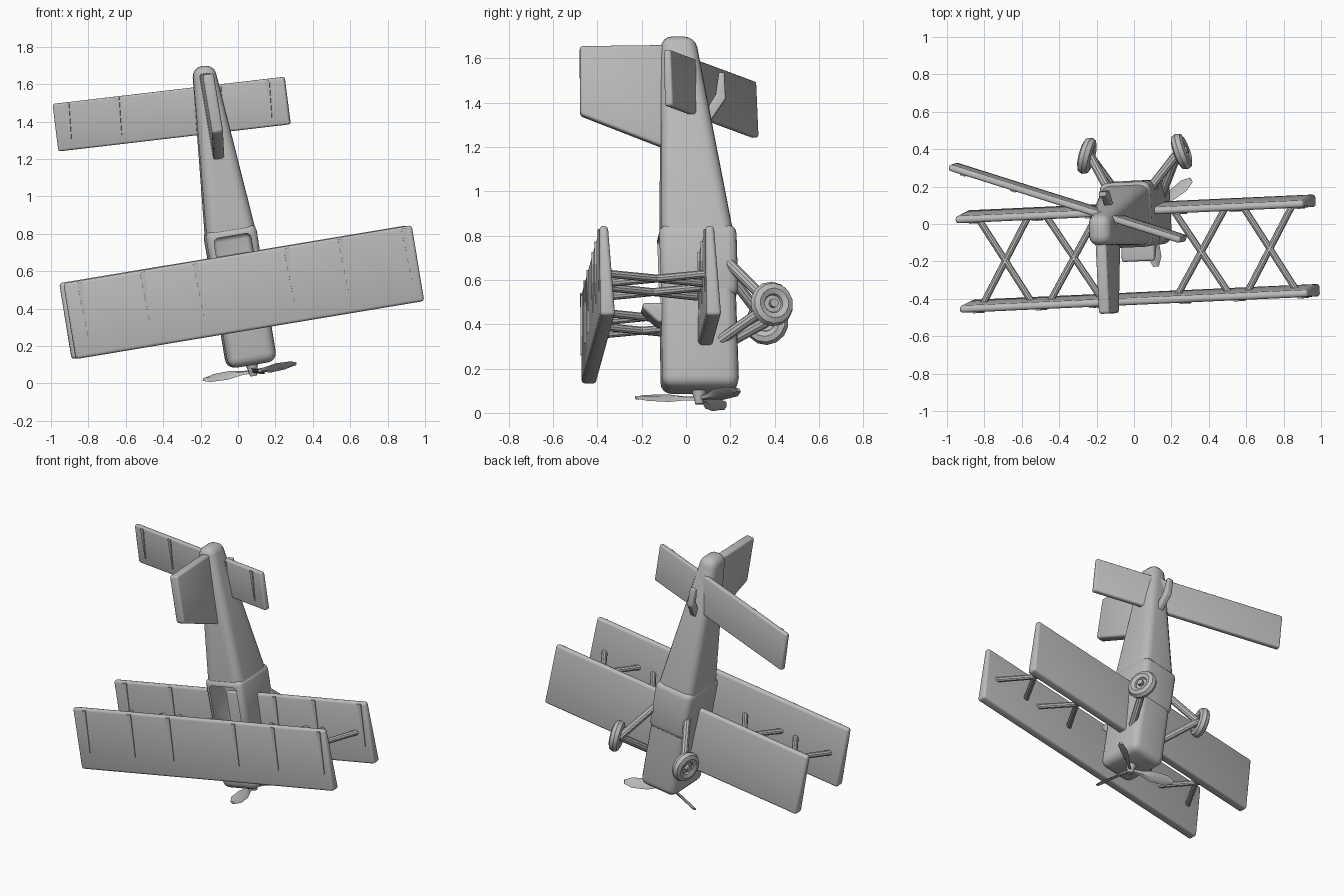
import bpy, bmesh, math
from mathutils import Matrix, Vector

cube = bpy.data.objects.get("Cube")
if cube:
    bpy.data.objects.remove(cube)

grey = bpy.data.materials.new("plain_grey")
grey.use_nodes = True
grey.diffuse_color = (0.5, 0.5, 0.5, 1)
grey.node_tree.nodes["Principled BSDF"].inputs["Base Color"].default_value = (0.5, 0.5, 0.5, 1)

# Diving pose: local x = span, y = towards the tail, z = top of the aircraft
span = Vector((0.985, 0.045, 0.164)).normalized()
up = Vector((0.046, -0.999, 0)).normalized()
aft = up.cross(span).normalized()
POSE = Matrix((span, aft, span.cross(aft))).transposed().to_4x4()
POSE.translation = span * 0.092
parts = []


def finish(name, bm, local=Matrix()):
    bmesh.ops.recalc_face_normals(bm, faces=bm.faces)
    bm.transform(POSE @ local)
    mesh = bpy.data.meshes.new(name)
    bm.to_mesh(mesh)
    bm.free()
    mesh.materials.append(grey)
    obj = bpy.data.objects.new(name, mesh)
    bpy.context.scene.collection.objects.link(obj)
    parts.append(obj)
    return obj


def loft(name, rings, bevel=0.0, local=Matrix(), segments=3):
    """Skin a closed solid through matching rings of points."""
    bm = bmesh.new()
    loops = [[bm.verts.new(p) for p in ring] for ring in rings]
    n = len(loops[0])
    for a, b in zip(loops, loops[1:]):
        for i in range(n):
            bm.faces.new((a[i], a[(i + 1) % n], b[(i + 1) % n], b[i]))
    bm.faces.new(loops[0])
    bm.faces.new(loops[-1])
    if bevel:
        bmesh.ops.recalc_face_normals(bm, faces=bm.faces)
        sharp = [e for e in bm.edges if e.calc_face_angle(0) > 0.5]
        bmesh.ops.bevel(bm, geom=sharp, offset=bevel, segments=segments, profile=0.5,
                        affect='EDGES', clamp_overlap=True)
    return finish(name, bm, local)


def section(y, half, low, high):
    return [(-half, y, low), (half, y, low), (half, y, high), (-half, y, high)]


def side_profile(name, pts, half, bevel, local=Matrix()):
    """Extrude a (y, z) outline across the span."""
    return loft(name, [[(x, y, z) for y, z in pts] for x in (-half, half)], bevel, local)


def rod(name, a, b, radius, sides=10, tip=None):
    a, b = Vector(a), Vector(b)
    d = b - a
    bm = bmesh.new()
    bmesh.ops.create_cone(bm, cap_ends=True, segments=sides, radius1=radius,
                          radius2=radius if tip is None else tip, depth=d.length)
    place = Matrix.Translation((a + b) / 2) @ d.to_track_quat('Z', 'Y').to_matrix().to_4x4()
    return finish(name, bm, place)


def ribs(name, xs, front, rear, top, local=Matrix()):
    """Thin tapered ribs, widest at the trailing edge."""
    for x in xs:
        rings = [[(x - 0.002, front, z), (x + 0.002, front, z), (x + 0.014, rear, z), (x - 0.014, rear, z)]
                 for z in (top - 0.01, top + 0.006)]
        loft(name, rings, 0, local)


# Fuselage with collar and cockpit opening
body = loft("fuselage", [section(0.085, 0.132, -0.233, 0.115), section(0.78, 0.134, -0.215, 0.115),
                         section(1.705, 0.058, -0.05, 0.105)], 0.05, segments=4)
collar = loft("cockpit_collar", [section(0.5, 0.134, -0.232, 0.118), section(0.83, 0.138, -0.225, 0.125)], 0.04)
cutter = loft("cockpit_cutter", [section(0.46, 0.1, -0.06, 0.3), section(0.785, 0.1, -0.06, 0.3)], 0.025)
for obj in (body, collar):
    mod = obj.modifiers.new("cockpit", 'BOOLEAN')
    mod.operation = 'DIFFERENCE'
    mod.object = cutter
    graph = bpy.context.evaluated_depsgraph_get()
    cut = bpy.data.meshes.new_from_object(obj.evaluated_get(graph))
    obj.modifiers.clear()
    obj.data = cut
parts.remove(cutter)
bpy.data.objects.remove(cutter)
loft("windscreen", [section(0.385, 0.09, 0.08, 0.13), section(0.45, 0.09, 0.08, 0.2),
                    section(0.475, 0.09, 0.08, 0.2)], 0.012)

# Two wings with ribs
for name, top in (("upper_wing", 0.432), ("lower_wing", -0.047)):
    side_profile(name, [(0.274, top - 0.068), (0.274, top), (0.685, top), (0.685, top - 0.038)], 0.945, 0.016)
    ribs(name + "_rib", (-0.86, -0.52, -0.23, 0.26, 0.555, 0.9), 0.39, 0.675, top)

# Crossed struts between the wings
for side in (-1, 1):
    for inner, outer in ((0.2, 0.49), (0.58, 0.855)):
        for a, b in ((inner, outer), (outer, inner)):
            rod("wing_strut", (side * a, 0.48, -0.07), (side * b, 0.48, 0.4), 0.018)

# Tail fin, skewed tailplane and skid
side_profile("tail_fin", [(1.19, 0.08), (1.345, 0.472), (1.66, 0.472), (1.665, 0.08)], 0.03, 0.014)
tilt = (Matrix.Translation((-0.2, 1.478, -0.13)) @ Matrix.Rotation(math.radians(-20), 4, 'Y')
        @ Matrix.Rotation(math.radians(-2.5), 4, 'Z'))
side_profile("tailplane", [(-0.128, -0.02), (-0.128, 0.02), (0.128, 0.02), (0.128, -0.014)], 0.653, 0.012, tilt)
ribs("tailplane_rib", (-0.57, -0.287, 0.287, 0.56), -0.08, 0.12, 0.02, tilt)
side_profile("tail_skid", [(1.28, -0.09), (1.42, -0.185), (1.54, -0.18), (1.54, -0.155), (1.44, -0.14),
                           (1.34, -0.08)], 0.02, 0.006)

# Landing gear
for side in (-1, 1):
    hub = Vector((side * 0.257, 0.44, -0.376))
    axis = Vector((side, 0, -0.31)).normalized()
    bm = bmesh.new()
    rings, tube = 14, 8
    grid = []
    for i in range(rings):
        t = math.tau * i / rings
        row = []
        for j in range(tube):
            p = math.tau * j / tube
            r = 0.068 + 0.034 * math.cos(p)
            row.append(bm.verts.new((r * math.cos(t), r * math.sin(t), 0.034 * math.sin(p))))
        grid.append(row)
    for i in range(rings):
        for j in range(tube):
            k, m = (i + 1) % rings, (j + 1) % tube
            bm.faces.new((grid[i][j], grid[k][j], grid[k][m], grid[i][m]))
    finish("wheel_tyre", bm, Matrix.Translation(hub) @ axis.to_track_quat('Z', 'Y').to_matrix().to_4x4())
    rod("wheel_disc", hub - axis * 0.012, hub + axis * 0.012, 0.05, 14)
    rod("wheel_hub", hub - axis * 0.035, hub + axis * 0.035, 0.02, 8)
    for y, z in ((0.65, -0.19), (0.3, -0.15)):
        rod("gear_leg", (side * 0.115, y, z), hub - axis * 0.02, 0.024)

# Propeller
centre = Vector((0, 0.05, -0.056))
rod("propeller_spinner", (0, 0.09, -0.056), (0, 0.025, -0.056), 0.035, 10, 0.018)
for angle in (85, -35, 205):
    place = Matrix.Translation(centre) @ Matrix.Rotation(math.radians(-angle), 4, 'Y')
    blade = []
    for r, half, pitch in ((0.01, 0.012, 50), (0.07, 0.016, 45), (0.14, 0.036, 38), (0.24, 0.038, 30), (0.29, 0.016, 26)):
        c, s = math.cos(math.radians(pitch)), math.sin(math.radians(pitch))
        blade.append([(r, h * s + t * c, h * c - t * s)
                      for h, t in ((-half, 0), (0, 0.009), (half, 0), (0, -0.009))])
    loft("propeller_blade", blade, 0, place)

# Smooth shading with sharp edges kept
bpy.ops.object.select_all(action='DESELECT')
for obj in parts:
    obj.select_set(True)
bpy.context.view_layer.objects.active = parts[0]
bpy.ops.object.shade_smooth_by_angle(angle=math.radians(35))
